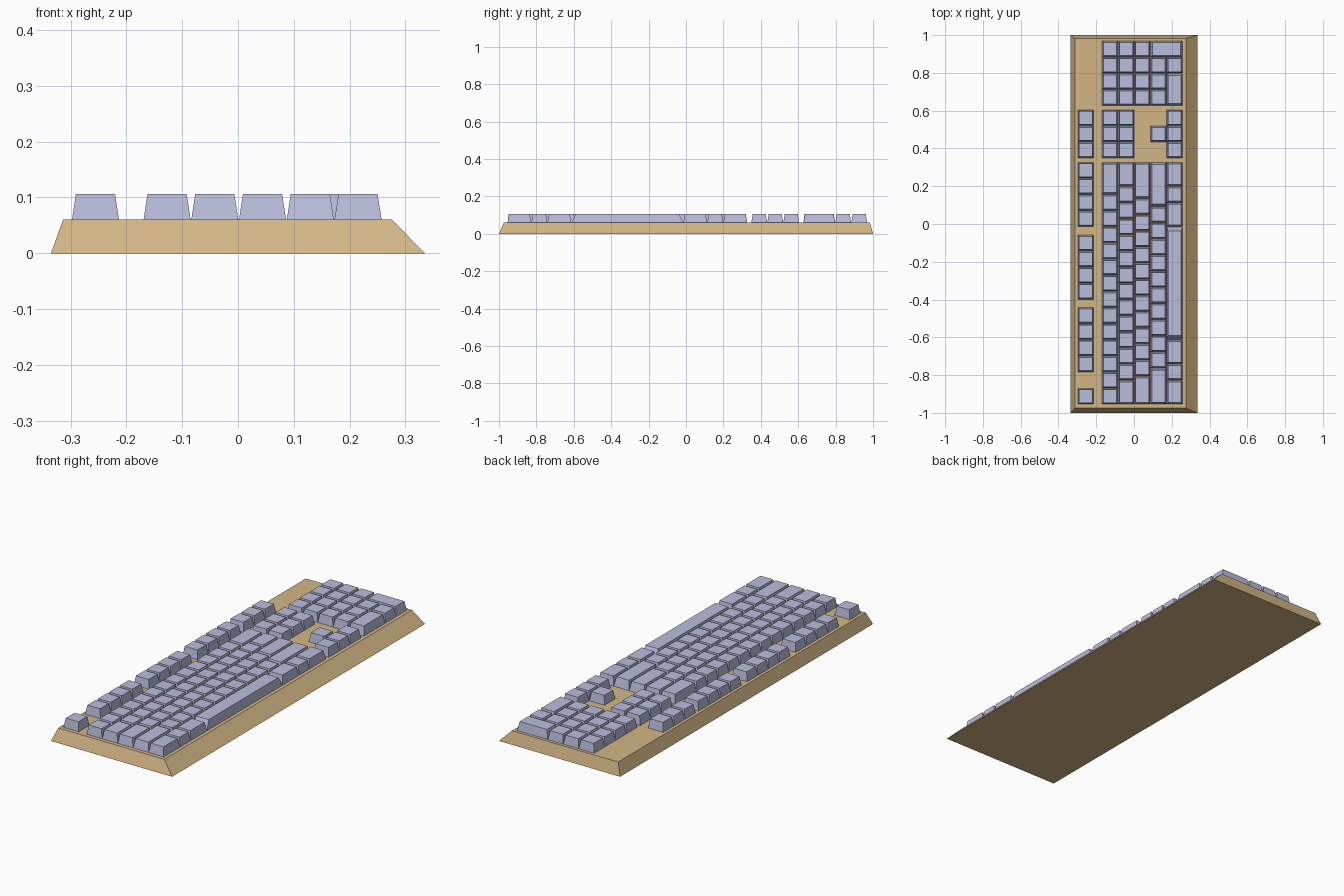
import bpy
import bmesh

if "Cube" in bpy.data.objects:
    bpy.data.objects.remove(bpy.data.objects["Cube"], do_unlink=True)

UNIT = 0.0855        # spacing of one key
GAP = 0.0015         # slit between neighbouring keys
START = -0.955       # y where the key rows begin
DECK, TOP = 0.061, 0.106


def material(name, colour):
    mat = bpy.data.materials.new(name)
    mat.use_nodes = True
    mat.diffuse_color = colour
    mat.node_tree.nodes["Principled BSDF"].inputs["Base Color"].default_value = colour
    return mat


def add_frustum(bm, low, high, z0, z1):
    """Closed block between two rectangles given as (x0, x1, y0, y1)."""
    rings = []
    for (x0, x1, y0, y1), z in ((low, z0), (high, z1)):
        corners = ((x0, y0), (x1, y0), (x1, y1), (x0, y1))
        rings.append([bm.verts.new((x, y, z)) for x, y in corners])
    bottom, top = rings
    bm.faces.new(bottom[::-1])
    bm.faces.new(top)
    for i in range(4):
        j = (i + 1) % 4
        bm.faces.new((bottom[i], bottom[j], top[j], top[i]))


def make_object(name, bm, mat):
    mesh = bpy.data.meshes.new(name)
    bm.to_mesh(mesh)
    bm.free()
    mesh.materials.append(mat)
    obj = bpy.data.objects.new(name, mesh)
    bpy.context.collection.objects.link(obj)


def taper(length):
    return 0.007 + 0.03 * (length - UNIT)


def add_key(bm, x, start, size, depth=1):
    """Key centred on row x; start and size run along y in key units."""
    x0, x1 = x - UNIT / 2 + GAP / 2, x + UNIT * (depth - 0.5) - GAP / 2
    y0 = START + start * UNIT + GAP / 2
    y1 = START + (start + size) * UNIT - GAP / 2
    tx, ty = taper(x1 - x0), taper(y1 - y0)
    add_frustum(bm, (x0, x1, y0, y1), (x0 + tx, x1 - tx, y0 + ty, y1 - ty), DECK, TOP)


tan = material("tan case", (0.65, 0.47, 0.235, 1))
lavender = material("lavender keys", (0.49, 0.515, 0.716, 1))

# Sloped case
bm = bmesh.new()
add_frustum(bm, (-0.335, 0.335, -1, 1), (-0.313, 0.275, -0.974, 0.983), 0, DECK)
make_object("case", bm, tan)

# Key rows: name, offset in units, and runs of (start, key sizes)
NAV, PAD = 15.25, 18.5
rows = [
    ("function_row", -1.5, [(0, [1]), (2, [1] * 4), (6.5, [1] * 4),
                            (11, [1] * 4), (NAV, [1] * 3)]),
    ("number_row", 0, [(0, [1] * 13 + [2]), (NAV, [1] * 3), (PAD, [1] * 4)]),
    ("upper_letter_row", 1, [(0, [1.5] + [1] * 12 + [1.5]), (NAV, [1] * 3), (PAD, [1] * 4)]),
    ("home_row", 2, [(0, [1.75] + [1] * 11 + [2.25]), (PAD, [1] * 4)]),
    ("lower_letter_row", 3, [(0, [2.25] + [1] * 10 + [2.75]), (NAV + 1, [1]), (PAD, [1] * 3)]),
    ("space_row", 4, [(0, [1.5, 1, 1.5, 7, 1.5, 1, 1.5]), (NAV, [1] * 3), (PAD, [2, 1])]),
]
for name, offset, runs in rows:
    bm = bmesh.new()
    for start, sizes in runs:
        for size in sizes:
            add_key(bm, -0.127 + offset * UNIT, start, size)
            start += size
    make_object(name + "_keys", bm, lavender)

# Double-depth key at the corner of the number pad
bm = bmesh.new()
add_key(bm, -0.127 + 3 * UNIT, PAD + 3, 1, depth=2)
make_object("number_pad_enter_key", bm, lavender)
